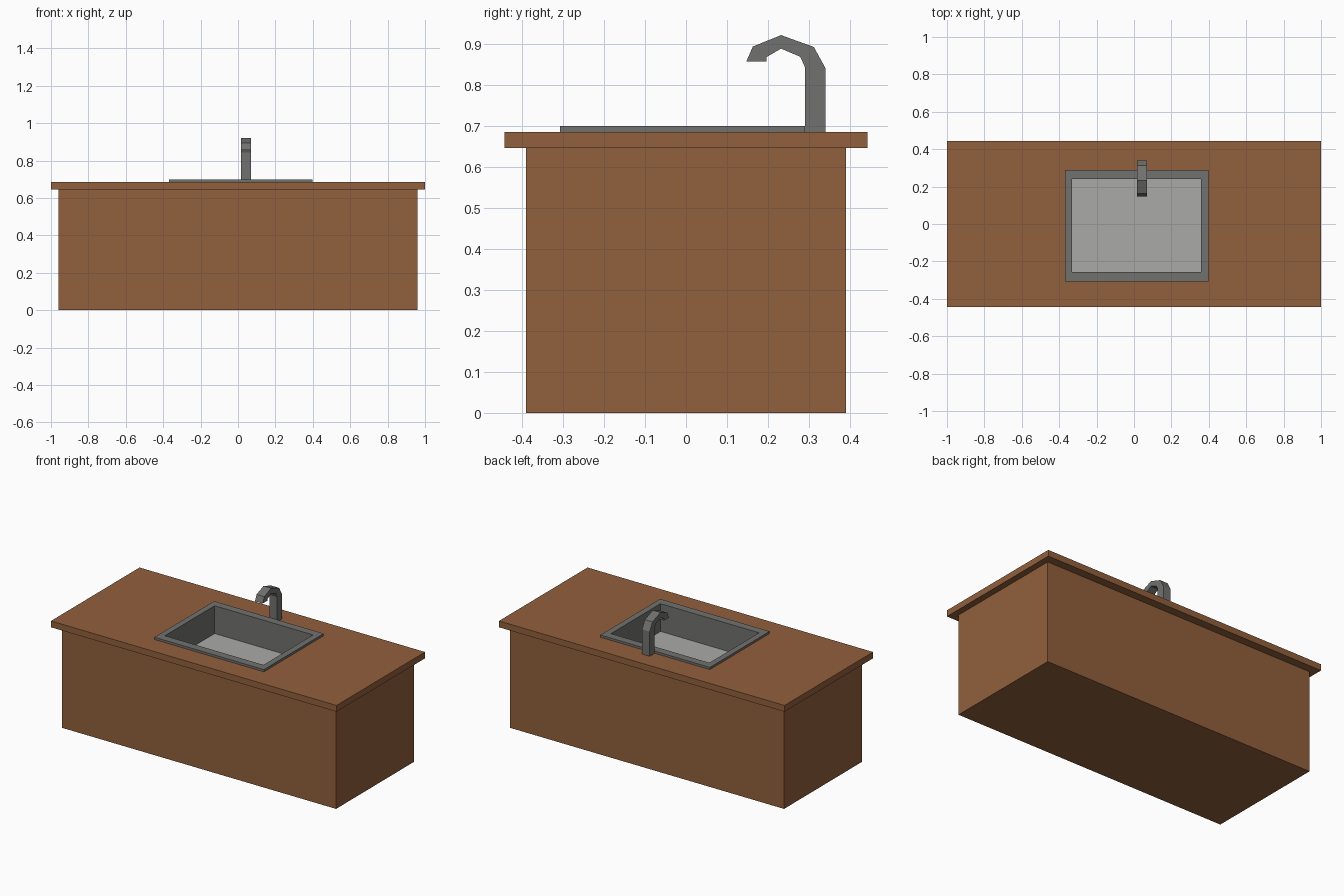
import bpy, bmesh

if "Cube" in bpy.data.objects:
    bpy.data.objects.remove(bpy.data.objects["Cube"])


def material(name, r, g, b):
    m = bpy.data.materials.new(name)
    m.diffuse_color = (r, g, b, 1)
    m.use_nodes = True
    m.node_tree.nodes["Principled BSDF"].inputs["Base Color"].default_value = m.diffuse_color
    return m


wood = material("brown_wood", 0.285, 0.116, 0.045)
metal = material("dark_grey_metal", 0.165, 0.165, 0.16)
pale = material("light_grey_basin", 0.40, 0.40, 0.39)


def finish(name, bm, mats):
    mesh = bpy.data.meshes.new(name)
    bm.to_mesh(mesh)
    bm.free()
    for m in mats:
        mesh.materials.append(m)
    ob = bpy.data.objects.new(name, mesh)
    bpy.context.collection.objects.link(ob)
    return ob


def loft(name, rings, mats, cap_start=False, cap_end=False, end_mat=0, closed=False):
    """Join rectangular rings (x0, x1, y0, y1, z) with flat quads."""
    bm = bmesh.new()
    loops = [[bm.verts.new(p) for p in ((a, c, z), (b, c, z), (b, d, z), (a, d, z))]
             for a, b, c, d, z in rings]
    pairs = list(zip(loops, loops[1:]))
    if closed:
        pairs.append((loops[-1], loops[0]))
    for lo, hi in pairs:
        for i in range(4):
            j = (i + 1) % 4
            bm.faces.new((lo[i], lo[j], hi[j], hi[i]))
    if cap_start:
        bm.faces.new(loops[0][::-1])
    if cap_end:
        bm.faces.new(loops[-1]).material_index = end_mat
    return finish(name, bm, mats)


BASE_TOP, TOP, RIM, FLOOR = 0.646, 0.686, 0.70, 0.524
cab = (-0.96, 0.96, -0.39, 0.39)
slab = (-1.0, 1.0, -0.443, 0.443)
rim = (-0.37, 0.397, -0.308, 0.29)
bowl = (-0.332, 0.358, -0.257, 0.24)
hole = (-0.35, 0.376, -0.28, 0.26)

# cabinet, open under the worktop
loft("cabinet", [cab + (0,), cab + (BASE_TOP,)], [wood], cap_start=True)

# worktop with a cut-out for the sink
loft("worktop", [hole + (BASE_TOP,), slab + (BASE_TOP,), slab + (TOP,), hole + (TOP,)],
     [wood], closed=True)

# sink: raised rim, straight walls, pale floor
loft("sink", [rim + (TOP,), rim + (RIM,), bowl + (RIM,), bowl + (FLOOR,)],
     [metal, pale], cap_end=True, end_mat=1)

# tap: bent side profile extruded across x
profile = [(0.34, TOP), (0.34, 0.842), (0.312, 0.893), (0.232, 0.922), (0.163, 0.894),
           (0.147, 0.857), (0.196, 0.857), (0.196, 0.868), (0.232, 0.889),
           (0.279, 0.869), (0.291, 0.842), (0.291, TOP)]
bm = bmesh.new()
face = bm.faces.new([bm.verts.new((0.016, y, z)) for y, z in profile])
side = bmesh.ops.extrude_face_region(bm, geom=[face])["geom"]
bmesh.ops.translate(bm, vec=(0.054, 0, 0),
                    verts=[v for v in side if isinstance(v, bmesh.types.BMVert)])
if not face.is_valid or len([f for f in bm.faces if len(f.verts) > 4]) < 2:
    bm.faces.new([v for v in bm.verts if v.co.x < 0.03])
bmesh.ops.recalc_face_normals(bm, faces=bm.faces)
finish("tap", bm, [metal])
